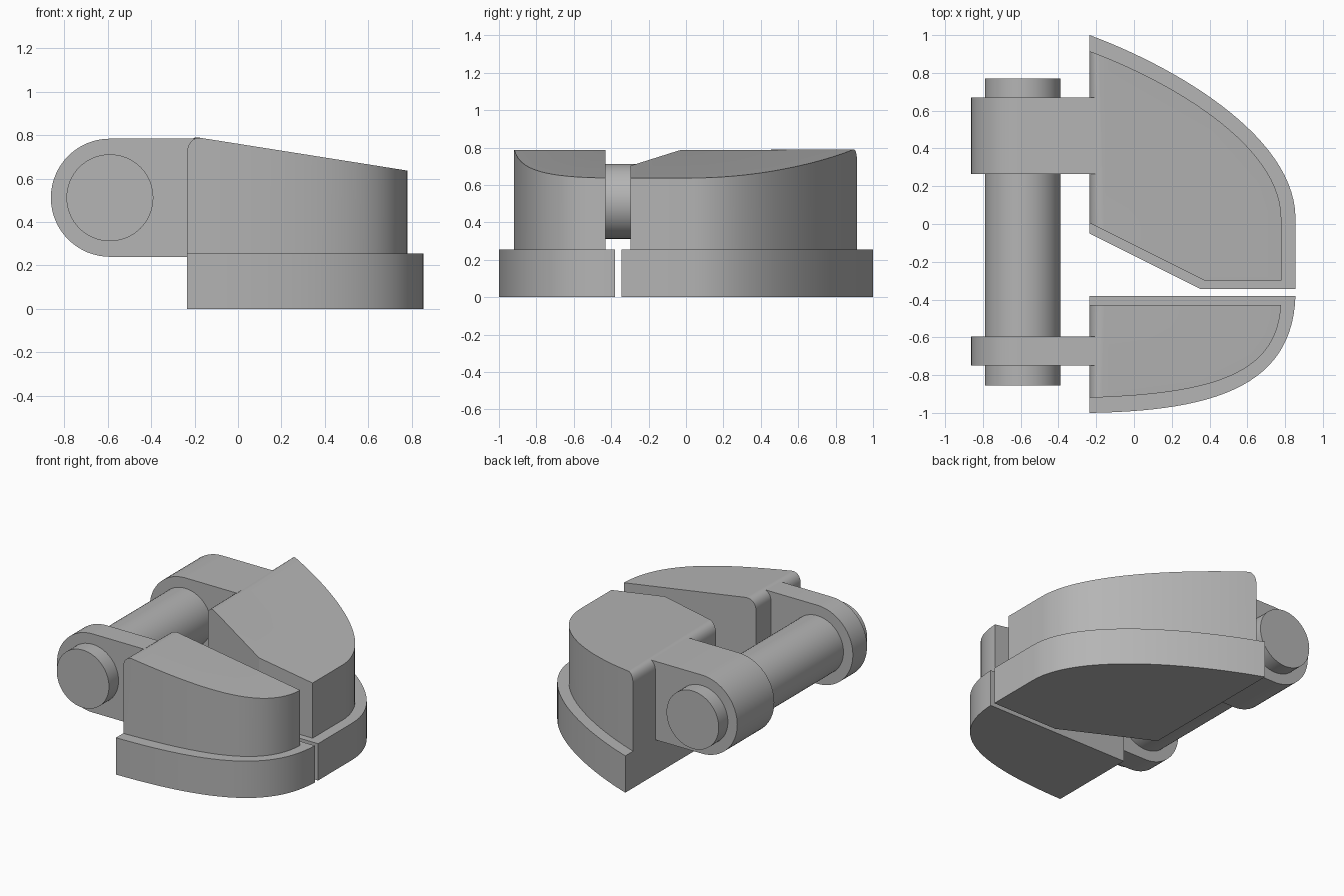
import bpy, bmesh, math
from mathutils import Vector
from mathutils.geometry import interpolate_bezier

old = bpy.data.objects.get("Cube")
if old:
    bpy.data.objects.remove(old, do_unlink=True)

grey = bpy.data.materials.new("plain grey")
grey.use_nodes = True
grey.diffuse_color = (0.46, 0.46, 0.46, 1)
grey.node_tree.nodes["Principled BSDF"].inputs["Base Color"].default_value = grey.diffuse_color

LEFT = -0.235      # flat inner side of both blocks
LEDGE = 0.255      # top of the wider bases
PIVOT = Vector((-0.59, 0.512))
parts = []


def curve(a, b, c, d):
    pts = [Vector((*p, 0)) for p in (a, b, c, d)]
    return [(p.x, p.y) for p in interpolate_bezier(*pts, 28)]


def prism(points, direction):
    """Extrude a closed loop of 3D points along direction."""
    bm = bmesh.new()
    face = bm.faces.new([bm.verts.new(p) for p in points])
    ext = bmesh.ops.extrude_face_region(bm, geom=[face])
    verts = [g for g in ext["geom"] if isinstance(g, bmesh.types.BMVert)]
    bmesh.ops.translate(bm, verts=verts, vec=direction)
    bmesh.ops.recalc_face_normals(bm, faces=bm.faces)
    return bm


def finish(bm, name):
    bmesh.ops.recalc_face_normals(bm, faces=bm.faces)
    mesh = bpy.data.meshes.new(name)
    bm.to_mesh(mesh)
    bm.free()
    mesh.materials.append(grey)
    obj = bpy.data.objects.new(name, mesh)
    bpy.context.collection.objects.link(obj)
    parts.append(obj)


def base(name, outline):
    finish(prism([(x, y, 0) for x, y in outline], (0, 0, LEDGE)), name)


def body(name, outline):
    bm = prism([(x, y, LEDGE) for x, y in outline], (0, 0, 0.7))
    # sloping top, falling away from the hinge
    bmesh.ops.bisect_plane(bm, geom=bm.verts[:] + bm.edges[:] + bm.faces[:],
                           plane_co=(-0.155, 0, 0.785), plane_no=(0.148, 0, 0.935),
                           clear_outer=True)
    bmesh.ops.holes_fill(bm, edges=[e for e in bm.edges if e.is_boundary])
    # rounded upper edge on the hinge side
    edge = [e for e in bm.edges
            if all(v.co.x < LEFT + 0.001 and v.co.z > 0.7 for v in e.verts)]
    bmesh.ops.bevel(bm, geom=edge, offset=0.08, segments=8, profile=0.5, affect='EDGES')
    finish(bm, name)


def rod(name, y0, y1, radius, end_x=None):
    """Round bar along y, or a round-ended lug if end_x is given."""
    steps = 64 if end_x is None else 32
    sweep = math.tau if end_x is None else math.pi
    count = steps if end_x is None else steps + 1
    pts = []
    for i in range(count):
        a = math.pi / 2 + sweep * i / steps
        pts.append((PIVOT.x + radius * math.cos(a), y0, PIVOT.y + radius * math.sin(a)))
    if end_x is not None:
        pts += [(end_x, y0, PIVOT.y - radius), (end_x, y0, PIVOT.y + radius)]
    finish(prism(pts, (0, y1 - y0, 0)), name)


# Large rear block
base("rear_base", curve((LEFT, 1), (0.25, 0.82), (0.855, 0.45), (0.855, 0.03))
     + [(0.855, -0.345), (0.355, -0.345), (LEFT, -0.05)])
body("rear_body", curve((LEFT, 0.915), (0.21, 0.75), (0.78, 0.41), (0.78, 0.03))
     + [(0.78, -0.298), (0.37, -0.298), (LEFT, 0.005)])

# Small front block
base("front_base", [(LEFT, -0.38)]
     + curve((0.855, -0.38), (0.84, -0.86), (0.42, -0.99), (LEFT, -1)))
body("front_body", [(LEFT, -0.43)]
     + curve((0.778, -0.43), (0.76, -0.82), (0.36, -0.90), (LEFT, -0.92)))

# Hinge lugs and pin
rod("rear_lug", 0.265, 0.67, 0.272, -0.195)
rod("front_lug", -0.75, -0.595, 0.272, -0.195)
rod("hinge_pin", -0.855, 0.77, 0.2)

# Smooth the curved walls, keep corners sharp
bpy.ops.object.select_all(action='DESELECT')
for obj in parts:
    obj.select_set(True)
bpy.context.view_layer.objects.active = parts[0]
bpy.ops.object.shade_smooth_by_angle(angle=math.radians(25))
